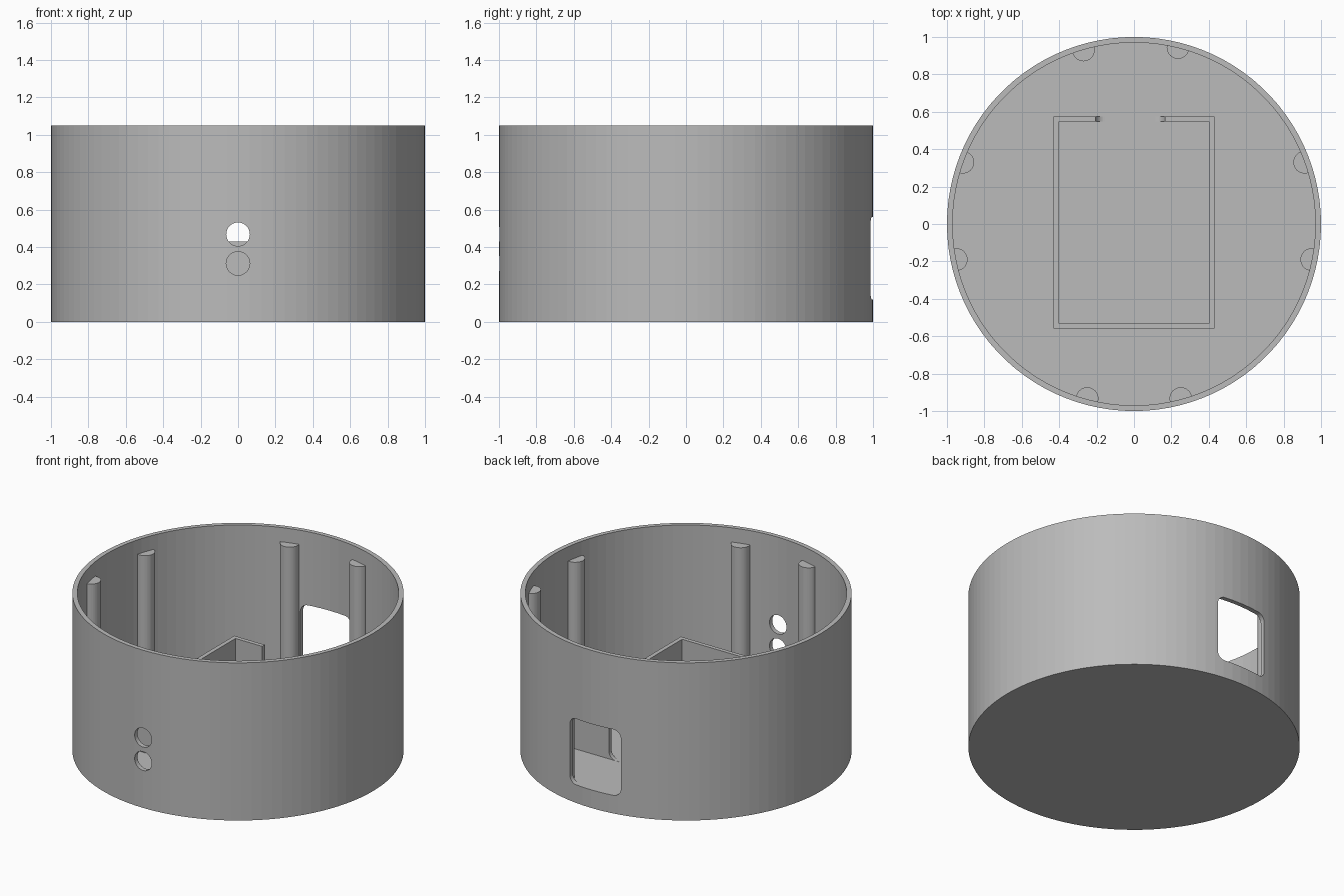
import bpy, bmesh
from math import cos, sin, pi, hypot

if "Cube" in bpy.data.objects:
    bpy.data.objects.remove(bpy.data.objects["Cube"])

grey = bpy.data.materials.new("plain grey")
grey.use_nodes = True
GREY = (0.5, 0.5, 0.5, 1)
grey.diffuse_color = GREY
grey.node_tree.nodes["Principled BSDF"].inputs["Base Color"].default_value = GREY

HEIGHT, FLOOR, INNER = 1.05, 0.12, 0.97


def circle(r, n, cx=0, cy=0):
    return [(cx + r * cos(2 * pi * i / n), cy + r * sin(2 * pi * i / n)) for i in range(n)]


def rect(x0, x1, y0, y1):
    return [(x0, y0), (x1, y0), (x1, y1), (x0, y1)]


def rounded_rect(x0, x1, y0, y1, r, n=8):
    centres = [(x1 - r, y1 - r), (x0 + r, y1 - r), (x0 + r, y0 + r), (x1 - r, y0 + r)]
    return [(cx + r * cos(pi / 2 * (q + i / n)), cy + r * sin(pi / 2 * (q + i / n)))
            for q, (cx, cy) in enumerate(centres) for i in range(n + 1)]


def at_z(points, z):
    return [(x, y, z) for x, y in points]


def at_y(points, y):
    return [(x, y, z) for x, z in points]


def loft(name, loops, ring=False):
    """Bridge matching loops; cap both ends, or join last to first."""
    bm = bmesh.new()
    rows = [[bm.verts.new(p) for p in loop] for loop in loops]
    pairs = list(zip(rows, rows[1:])) + ([(rows[-1], rows[0])] if ring else [])
    n = len(rows[0])
    for a, b in pairs:
        for i in range(n):
            j = (i + 1) % n
            bm.faces.new((a[i], a[j], b[j], b[i]))
    if not ring:
        bm.faces.new(rows[0])
        bm.faces.new(rows[-1])
    bmesh.ops.recalc_face_normals(bm, faces=bm.faces)
    mesh = bpy.data.meshes.new(name)
    bm.to_mesh(mesh)
    bm.free()
    mesh.materials.append(grey)
    obj = bpy.data.objects.new(name, mesh)
    bpy.context.collection.objects.link(obj)
    return obj


def cut(obj, cutter):
    mod = obj.modifiers.new("cut", "BOOLEAN")
    mod.operation = "DIFFERENCE"
    mod.solver = "EXACT"
    mod.object = cutter
    bpy.context.view_layer.objects.active = obj
    bpy.ops.object.modifier_apply(modifier=mod.name)


# Round cup with a thick floor
outer, inner = circle(1, 100), circle(INNER, 100)
cup = loft("round_housing", [at_z(outer, 0), at_z(outer, HEIGHT),
                             at_z(inner, HEIGHT), at_z(inner, FLOOR)])

# Rectangular tray wall standing on the floor
tray_out = rect(-0.43, 0.43, -0.56, 0.575)
tray_in = rect(-0.402, 0.402, -0.533, 0.547)
tray = loft("inner_tray_wall", [at_z(tray_out, 0.1), at_z(tray_out, 0.43),
                                at_z(tray_in, 0.43), at_z(tray_in, 0.1)], ring=True)

# Rear window, cut through the housing and the tray alike
window = rounded_rect(-0.205, 0.165, FLOOR + 0.0005, 0.56, 0.05)
cutters = [loft("window_cutter", [at_y(window, 0.5), at_y(window, 1.1)])]
cut(tray, cutters[0])

# Two round holes in the front
for z in (0.312, 0.468):
    hole = circle(0.063, 40, 0, z)
    cutters.append(loft("hole_cutter", [at_y(hole, -1.1), at_y(hole, -0.9)]))
for cutter in cutters:
    cut(cup, cutter)
for cutter in cutters:
    bpy.data.objects.remove(cutter)

# Screw posts, flattened where they merge into the wall
posts = [(-0.27, 0.93), (0.235, 0.943), (-0.915, 0.33), (0.912, 0.33),
         (-0.95, -0.19), (0.95, -0.19), (-0.25, -0.933), (0.25, -0.933)]
for k, (px, py) in enumerate(posts):
    shape = []
    for x, y in circle(0.06, 40, px, py):
        s = min(1, 0.98 / hypot(x, y))
        shape.append((x * s, y * s))
    loft(f"wall_post_{k + 1}", [at_z(shape, 0.1), at_z(shape, 0.955)])
